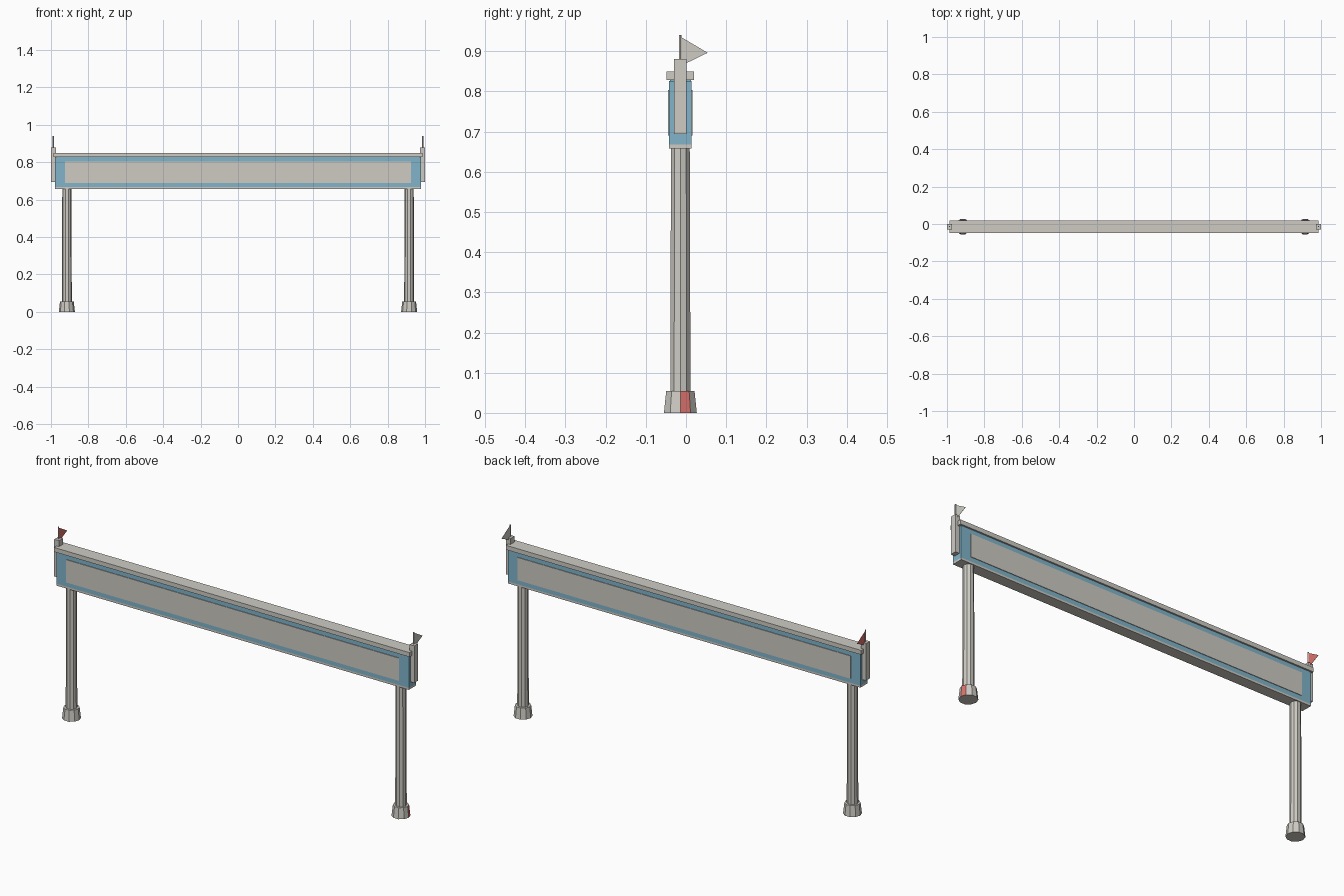
import bpy, bmesh, math

if "Cube" in bpy.data.objects:
    bpy.data.objects.remove(bpy.data.objects["Cube"])

YC = -0.014  # centre line of the frame in depth


def material(name, rgb):
    m = bpy.data.materials.new(name)
    m.diffuse_color = (*rgb, 1.0)
    m.use_nodes = True
    m.node_tree.nodes["Principled BSDF"].inputs["Base Color"].default_value = m.diffuse_color
    return m


GREY = material("warm_grey", (0.62, 0.60, 0.55))
BLUE = material("soft_blue", (0.22, 0.46, 0.60))
RED = material("soft_red", (0.70, 0.17, 0.15))


def finish(name, bm, *mats):
    bmesh.ops.recalc_face_normals(bm, faces=bm.faces)
    me = bpy.data.meshes.new(name)
    bm.to_mesh(me)
    bm.free()
    for m in mats:
        me.materials.append(m)
    ob = bpy.data.objects.new(name, me)
    bpy.context.collection.objects.link(ob)
    return ob


def box(name, x0, x1, y0, y1, z0, z1, mat):
    bm = bmesh.new()
    bmesh.ops.create_cube(bm, size=1)
    for v in bm.verts:
        v.co = ((x0 + x1) / 2 + v.co.x * (x1 - x0),
                (y0 + y1) / 2 + v.co.y * (y1 - y0),
                (z0 + z1) / 2 + v.co.z * (z1 - z0))
    return finish(name, bm, mat)


def tube(name, x, z0, z1, r0, r1, sides, *mats):
    # tapered upright prism with a corner pointing along +x
    bm = bmesh.new()
    rings = []
    for z, r in ((z0, r0), (z1, r1)):
        rings.append([bm.verts.new((x + r * math.cos(i * math.tau / sides),
                                    YC + r * math.sin(i * math.tau / sides), z))
                      for i in range(sides)])
    lo, hi = rings
    for i in range(sides):
        j = (i + 1) % sides
        bm.faces.new((lo[i], lo[j], hi[j], hi[i]))
    bm.faces.new(lo[::-1])
    bm.faces.new(hi)
    return finish(name, bm, *mats)


def flag(name, x, mat):
    bm = bmesh.new()
    pts = ((-0.012, 0.935), (0.054, 0.896), (-0.012, 0.864))
    f = bm.faces.new([bm.verts.new((x - 0.0005, y, z)) for y, z in pts])
    ext = bmesh.ops.extrude_face_region(bm, geom=[f])
    for v in ext["geom"]:
        if isinstance(v, bmesh.types.BMVert):
            v.co.x += 0.001
    return finish(name, bm, mat)


# Beam, underside strip and top cap
box("beam", -0.978, 0.978, -0.042, 0.0135, 0.668, 0.826, BLUE)
box("beam_underside", -0.978, 0.978, -0.042, 0.0135, 0.658, 0.668, GREY)
box("top_cap", -0.987, 0.987, -0.049, 0.020, 0.828, 0.850, GREY)
box("cap_joint", -0.97, 0.97, -0.04, 0.012, 0.825, 0.829, BLUE)

# Raised panels on both faces
box("front_panel", -0.925, 0.925, -0.045, -0.041, 0.690, 0.804, GREY)
box("back_panel", -0.925, 0.925, 0.0125, 0.0165, 0.690, 0.804, GREY)

# Legs, feet, end brackets and flags on both sides
for side, s in (("left", -1), ("right", 1)):
    tube(side + "_leg", s * 0.915, 0.05, 0.66, 0.0265, 0.0245, 10, GREY)
    foot = tube(side + "_foot", s * 0.915, 0.0, 0.055, 0.043, 0.037, 10, GREY, RED)
    if s > 0:
        foot.data.polygons[0].material_index = 1  # single red facet
    x0, x1 = sorted((s * 0.974, s * 1.0))
    box(side + "_end_bracket", x0, x1, -0.030, 0.001, 0.694, 0.880, GREY)
    tube(side + "_flag_pole", s * 0.987, 0.875, 0.940, 0.0035, 0.0035, 6, GREY)
    flag(side + "_flag", s * 0.987, RED if s < 0 else GREY)
